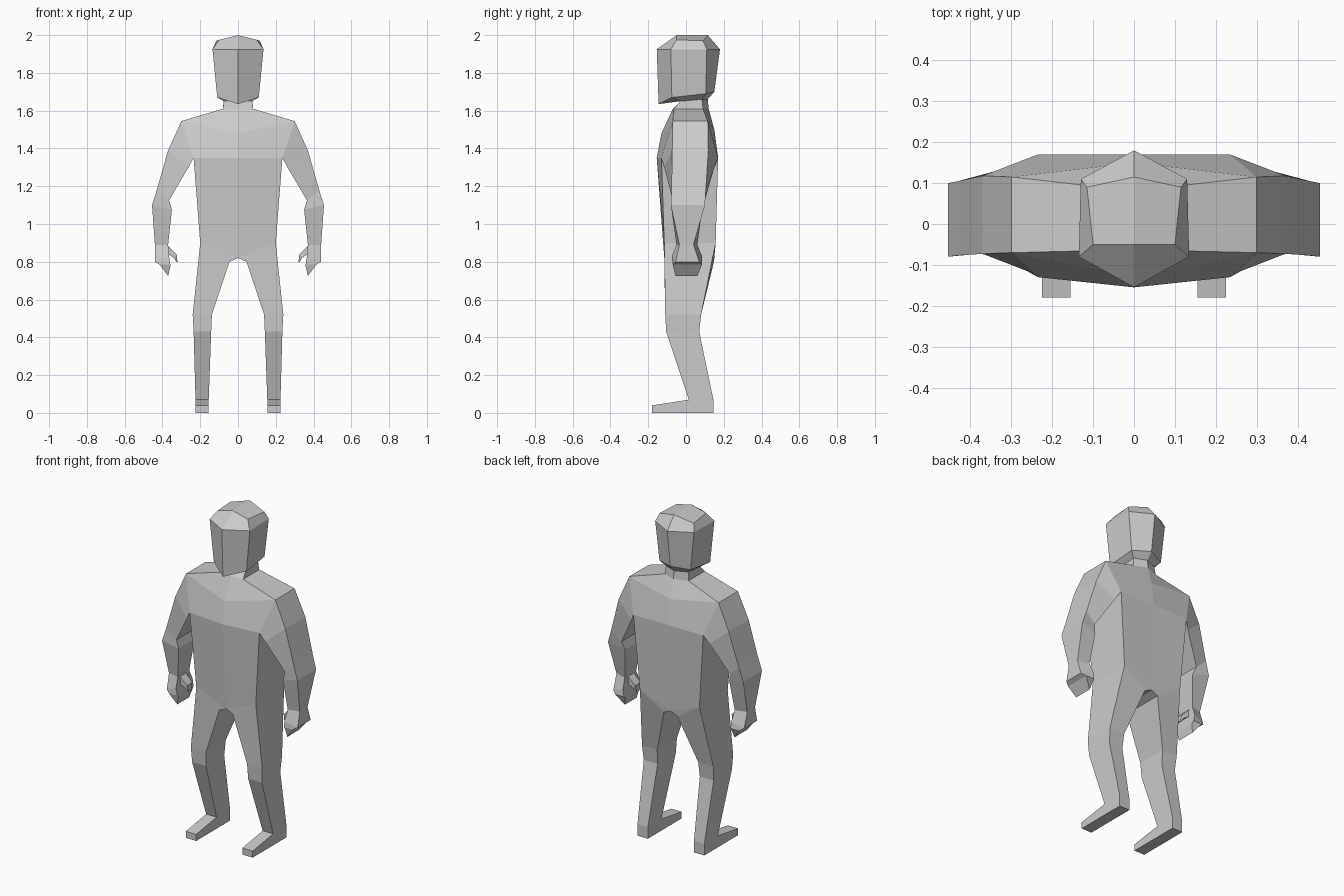
import bpy, bmesh

if "Cube" in bpy.data.objects:
    bpy.data.objects.remove(bpy.data.objects["Cube"])

grey = bpy.data.materials.new("plain grey")
grey.diffuse_color = (0.6, 0.6, 0.6, 1)
grey.use_nodes = True
grey.node_tree.nodes["Principled BSDF"].inputs["Base Color"].default_value = grey.diffuse_color


def part(name, rings, closed=False, cap=False, skip=(), extra=(), sides=(1, -1)):
    """Loft rings of points, add extra faces, and repeat for each side of x."""
    bm = bmesh.new()

    def face(points, s):
        bm.faces.new([bm.verts.new((s * x, y, z)) for x, y, z in points])

    for s in sides:
        for r, (a, b) in enumerate(zip(rings, rings[1:])):
            n = len(a)
            for i in range(n if closed else n - 1):
                if (r, i) not in skip:
                    j = (i + 1) % n
                    face([a[i], a[j], b[j], b[i]], s)
        if cap:
            face(rings[-1], s)
        for points in extra:
            face(points, s)
    bmesh.ops.remove_doubles(bm, verts=bm.verts, dist=0.0005)
    bmesh.ops.dissolve_degenerate(bm, edges=bm.edges, dist=0.0005)
    bmesh.ops.recalc_face_normals(bm, faces=bm.faces)
    mesh = bpy.data.meshes.new(name)
    bm.to_mesh(mesh)
    bm.free()
    mesh.materials.append(grey)
    bpy.context.collection.objects.link(bpy.data.objects.new(name, mesh))


def box_ring(outer, inner, y_out, y_in):
    """Four-sided limb section: (x, z) of each edge and its front/back y."""
    (xo, zo), (xi, zi) = outer, inner
    return [(xo, y_out[0], zo), (xi, y_in[0], zi),
            (xi, y_in[1], zi), (xo, y_out[1], zo)]


# Half sections run from front centre round to back centre
neck_base = [(0, -.07, 1.61), (.08, -.065, 1.61), (.08, .09, 1.61), (0, .12, 1.61)]
neck_top = [(0, -.03, 1.65), (.075, -.03, 1.65), (.075, .085, 1.66), (0, .115, 1.66)]
jaw = [(0, -.145, 1.635), (.11, -.075, 1.67), (.105, .105, 1.69), (0, .15, 1.70)]
brow = [(0, -.155, 1.925), (.135, -.08, 1.925), (.13, .11, 1.925), (0, .18, 1.925)]
crown = [(0, -.05, 2.0), (.10, -.05, 1.975), (.115, .09, 1.97), (0, .115, 2.0)]
part("head", [neck_top, jaw, brow, crown], cap=True)
part("neck", [neck_base, neck_top])

# Torso, with open arm holes between shoulder and chest
shoulder = [(0, -.13, 1.48), (.30, -.07, 1.545), (.30, .115, 1.545), (0, .15, 1.50)]
chest = [(0, -.155, 1.35), (.235, -.13, 1.35), (.235, .17, 1.35), (0, .17, 1.35)]
waist = [(0, -.115, .82), (.20, -.115, .90), (.20, .157, .90), (0, .15, .82)]
groin_f, groin_b = (.045, -.115, .80), (.045, .148, .80)
part("torso", [neck_base, shoulder, chest, waist], skip={(1, 1)},
     extra=[[waist[0], waist[1], groin_f], [waist[3], waist[2], groin_b],
            [waist[0], groin_f, groin_b, waist[3]]])

# Limb sections from body to extremity
arm = [
    box_ring((.30, 1.545), (.235, 1.35), (-.07, .115), (-.13, .17)),
    box_ring((.37, 1.39), (.262, 1.30), (-.073, .118), (-.115, .15)),
    box_ring((.43, 1.18), (.365, 1.125), (-.077, .105), (-.07, .10)),
    box_ring((.455, 1.10), (.35, 1.075), (-.08, .10), (-.07, .085)),
    box_ring((.44, .89), (.37, .89), (-.035, .04), (-.05, .06)),
]
hand = [
    arm[-1],
    box_ring((.44, .80), (.365, .83), (-.055, .07), (-.075, .085)),
    box_ring((.415, .785), (.358, .785), (-.07, .085), (-.07, .085)),
    box_ring((.37, .725), (.358, .775), (-.055, .06), (-.06, .07)),
]
thumb = [
    box_ring((.37, .885), (.37, .84), (-.03, .03), (-.03, .03)),
    box_ring((.325, .84), (.338, .82), (-.025, .025), (-.025, .025)),
    box_ring((.32, .80), (.327, .80), (-.015, .015), (-.015, .015)),
]
leg = [
    box_ring((.20, .90), (.045, .80), (-.115, .157), (-.115, .148)),
    box_ring((.24, .52), (.138, .52), (-.11, .08), (-.11, .08)),
    box_ring((.235, .43), (.142, .43), (-.105, .07), (-.105, .07)),
    box_ring((.225, .07), (.155, .07), (.015, .145), (.015, .145)),
]

# Foot: side outline swept across its width, open at the ankle
outline = [(.015, .07), (-.18, .04), (-.18, 0), (.145, 0), (.145, .07)]
foot = [[(.155, y, z), (.225, y, z)] for y, z in outline]

for side, s in (("right", 1), ("left", -1)):
    part(side + "_arm", arm, closed=True, sides=(s,))
    part(side + "_hand", hand, closed=True, cap=True, sides=(s,))
    part(side + "_thumb", thumb, closed=True, cap=True, sides=(s,))
    part(side + "_leg", leg, closed=True, sides=(s,))
    part(side + "_foot", foot, sides=(s,),
         extra=[[p[0] for p in foot], [p[1] for p in foot]])
